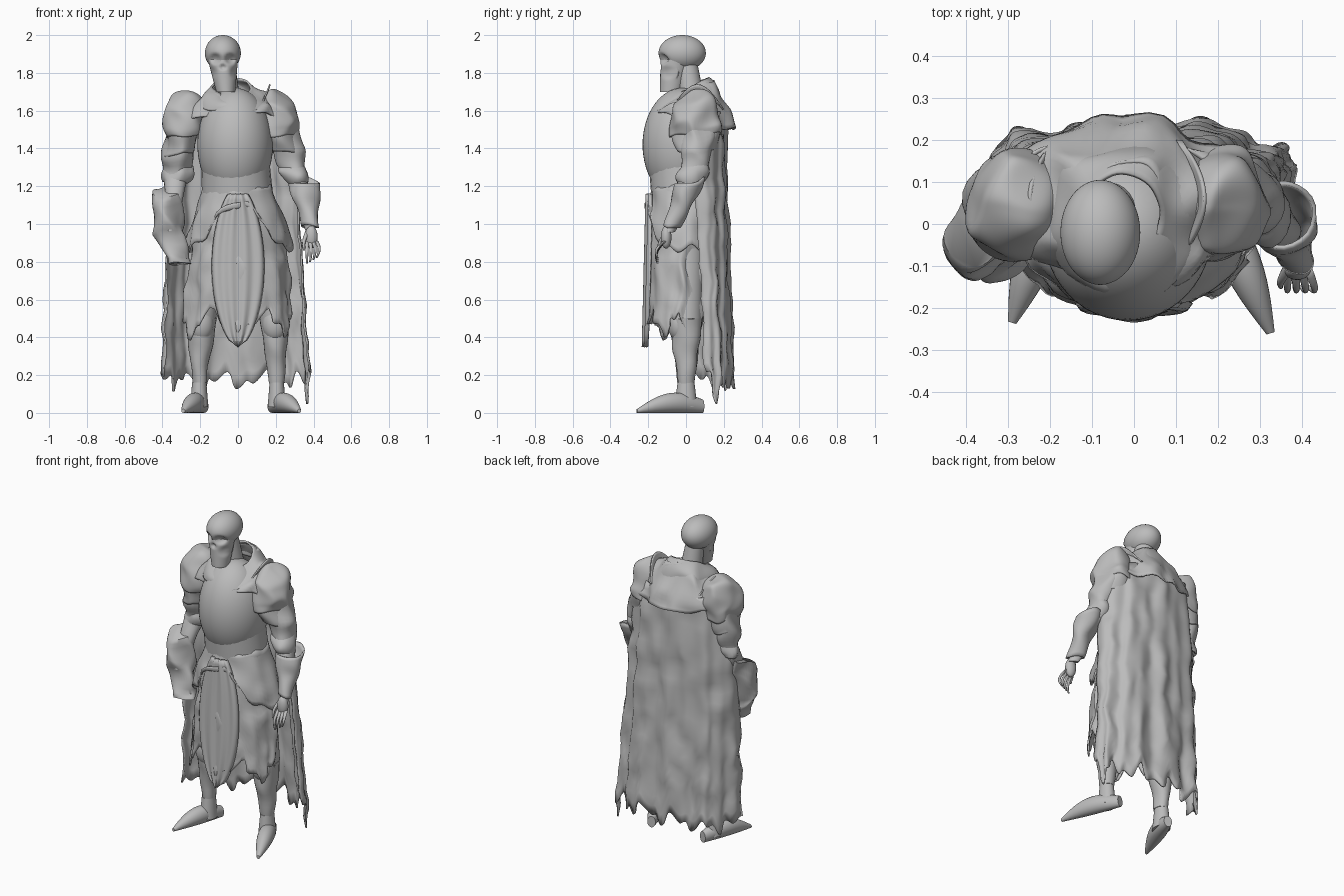
import bpy, bmesh
from math import sin, cos, pi, tau, exp, hypot, radians
from mathutils import Vector, noise

cube = bpy.data.objects.get("Cube")
if cube:
    bpy.data.objects.remove(cube)

grey = bpy.data.materials.new("stone_grey")
grey.use_nodes = True
grey.diffuse_color = (0.5, 0.5, 0.5, 1)
grey.node_tree.nodes["Principled BSDF"].inputs["Base Color"].default_value = grey.diffuse_color

ACROSS, BACK, UP = Vector((1, 0, 0)), Vector((0, 1, 0)), Vector((0, 0, 1))


def mix(pair, amount):
    return pair[0] + (pair[1] - pair[0]) * amount


def surface(name, point, columns, rows, wrap=False, caps=False, thick=0, rough=0):
    """Skin a grid of points given by point(along, down), both from zero to one."""
    bm = bmesh.new()
    grid = []
    for row in range(rows + 1):
        line = []
        for column in range(columns if wrap else columns + 1):
            place = point(column / columns, row / rows)
            place += noise.noise_vector(place * 9) * rough
            line.append(bm.verts.new(place))
        grid.append(line)
    for upper, lower in zip(grid, grid[1:]):
        for i in range(columns):
            j = (i + 1) % len(upper)
            bm.faces.new((upper[i], upper[j], lower[j], lower[i]))
    if caps:
        bm.faces.new(grid[0])
        bm.faces.new(grid[-1])
    bmesh.ops.remove_doubles(bm, verts=bm.verts, dist=0.0001)
    bmesh.ops.recalc_face_normals(bm, faces=bm.faces)
    mesh = bpy.data.meshes.new(name)
    bm.to_mesh(mesh)
    bm.free()
    mesh.materials.append(grey)
    mesh.shade_smooth()
    mesh.set_sharp_from_angle(angle=radians(55))
    part = bpy.data.objects.new(name, mesh)
    bpy.context.collection.objects.link(part)
    if thick:
        part.modifiers.new("thickness", "SOLIDIFY").thickness = thick
    return part


def tube(name, start, end, wide, deep, bulge=0, bend=(0, 0, 0), tilt=(0, 0), side=ACROSS, depth=BACK,
         fold=0, waves=7, hem=None, columns=24, rows=12, open_ends=False, rough=0):
    """Elliptical tube that tapers from start to end, with optional folds and a ragged hem."""
    ends = Vector(start), Vector(end)

    def point(along, down):
        angle = tau * along
        swell = sin(pi * down)
        pleat = 1 + fold * (0.3 + down) * (sin(waves * angle + down) + sin(2 * waves * angle + 1) / 2)
        place = mix(ends, down) + Vector(bend) * swell
        place += side * (mix(wide, down) + bulge * swell) * cos(angle) * pleat
        place += depth * (mix(deep, down) + bulge * swell) * sin(angle) * pleat
        place += UP * mix(tilt, down) * sin(angle)
        if hem:
            place += UP * hem(angle) * down * down
        return place

    thick = 0.01 if open_ends else 0
    return surface(name, point, columns, rows, True, not open_ends, thick, rough)


def dome(name, centre, size, low=-1.0, thick=0, rough=0):
    """Ellipsoid, cut off below the low latitude."""
    def point(along, down):
        latitude = mix((1, low), down) * pi / 2
        across = cos(latitude)
        unit = across * cos(tau * along), across * sin(tau * along), sin(latitude)
        return Vector([c + u * s for c, u, s in zip(centre, unit, size)])

    return surface(name, point, 48, 32, wrap=True, thick=thick, rough=rough)


# Skull and wrapped jaw, with hollows pressed in for eyes, nose and cheeks
skull = dome("skull", (-0.08, -0.02, 1.905), (0.095, 0.125, 0.095))
jaw = tube("jaw_wrap", (-0.08, -0.05, 1.87), (-0.065, -0.08, 1.7), (0.08, 0.05), (0.085, 0.058),
           columns=48, rows=24)
for offset, height, radius, press in ((-0.04, 1.875, 0.025, 0.025), (0.04, 1.875, 0.025, 0.025),
                                      (0, 1.83, 0.014, 0.015), (-0.07, 1.8, 0.03, 0.015), (0.07, 1.8, 0.03, 0.015)):
    for part in (skull, jaw):
        for vertex in part.data.vertices:
            if vertex.co.y < -0.05:
                distance = hypot(vertex.co.x + 0.08 - offset, vertex.co.z - height) / radius
                vertex.co.y += press * exp(-distance ** 4)
tube("neck", (-0.07, 0, 1.88), (-0.05, 0.04, 1.6), (0.05, 0.07), (0.055, 0.07))

# Torso
dome("breastplate", (-0.015, -0.02, 1.42), (0.2, 0.21, 0.3))
tube("waist", (-0.015, -0.02, 1.35), (0, 0, 1.1), (0.18, 0.19), (0.18, 0.18))

# Cowl and mantle
tube("cowl", (-0.035, 0.02, 1.73), (-0.025, 0.01, 1.63), (0.1, 0.19), (0.1, 0.185), bulge=0.02, tilt=(0.05, 0.03),
     fold=0.015, waves=5, columns=48, open_ends=True, rough=0.02)
tube("mantle", (-0.03, 0.03, 1.72), (-0.02, 0.055, 1.54), (0.11, 0.3), (0.12, 0.2), bulge=0.02, tilt=(0.04, -0.04),
     fold=0.015, waves=5, columns=64, open_ends=True, rough=0.03)

# Paired parts: the right side sits wider than the left
for label, sign, shift, toe in (("right", -1, 0.08, (-0.29, -0.235, 0.01)), ("left", 1, 0, (0.325, -0.26, 0.01))):
    shoulder = sign * (0.2 + shift)
    dome(label + "_pauldron", (shoulder, 0.05, 1.53), (0.115, 0.135, 0.17), low=-0.25, thick=0.01, rough=0.03)
    tube(label + "_shoulder_plate", (shoulder, 0.05, 1.52), (shoulder + sign * 0.035, 0.05, 1.38),
         (0.1, 0.08), (0.125, 0.1), open_ends=True, rough=0.03)

    def flange(along, down):
        arch = sin(pi * along)
        reach = 0.1 + shift + 0.05 * arch + 0.015 * down
        return Vector((sign * reach, mix((-0.08, 0.2), along), 1.61 - shift / 2 + 0.08 * arch + 0.05 * down * arch))

    surface(label + "_flange", flange, 16, 4, thick=0.008)

    # Arm
    elbow = (sign * (0.31 + shift / 5), 0.045, 1.25)
    wrist = (sign * (0.385 - shift / 4), -0.09, 0.96)
    tube(label + "_upper_arm", (shoulder + sign * 0.03, 0.06, 1.52), elbow, (0.08, 0.06), (0.09, 0.07),
         bulge=shift / 8, rough=0.03)
    tube(label + "_forearm", elbow, wrist, (0.06, 0.025), (0.07, 0.032), rough=0.02)
    tube(label + "_elbow_cuff", (elbow[0] - sign * 0.02, 0.05, 1.31), (elbow[0], 0.04, 1.21), (0.06, 0.055),
         (0.07, 0.06), bulge=0.02, open_ends=True, rough=0.035)

    # Leg
    knee = (sign * 0.195, 0, 0.5)
    ankle = (sign * 0.205, 0, 0.16)
    tube(label + "_thigh", (sign * 0.15, 0, 0.9), knee, (0.09, 0.08), (0.1, 0.085))
    tube(label + "_shin", knee, ankle, (0.08, 0.038), (0.085, 0.045), rough=0.01)
    tube(label + "_ankle", ankle, (sign * 0.205, 0, 0.03), (0.038, 0.048), (0.045, 0.06))
    dome(label + "_knee_guard", (knee[0], -0.04, 0.47), (0.065, 0.055, 0.09))
    turned = Vector((1, sign * 0.3, 0)).normalized()
    tube(label + "_boot", (sign * 0.18, 0.09, 0.035), toe, (0.025, 0.01), (0.035, 0.01), bulge=0.03,
         bend=(0, 0, 0.03), side=turned, depth=UP)

# Left vambrace and open hand
tube("left_vambrace", (0.35, 0.03, 1.23), (0.38, -0.075, 0.99), (0.068, 0.035), (0.07, 0.042), tilt=(0.02, 0),
     open_ends=True, rough=0.02)
dome("left_palm", (0.388, -0.105, 0.93), (0.034, 0.028, 0.06))
for order, finger in enumerate(("index", "middle", "ring", "little")):
    across = 0.365 + order / 60
    tube("left_" + finger + "_finger", (across, -0.11, 0.91), (across, -0.15, 0.79 + order / 100),
         (0.011, 0.005), (0.011, 0.005), bend=(order / 200, -0.025, 0), columns=8)
tube("left_thumb", (0.37, -0.1, 0.96), (0.35, -0.15, 0.86), (0.014, 0.005), (0.014, 0.005),
     bend=(-0.01, -0.01, 0), columns=8)

# Right gauntlet, heavy and wrapped
tube("right_gauntlet", (-0.375, -0.02, 1.17), (-0.31, -0.08, 0.77), (0.06, 0.05), (0.07, 0.04), bulge=0.02,
     bend=(-0.02, 0, 0), tilt=(0.02, 0), columns=32, rough=0.04)


# Skirt layers: ragged skirt, hip faulds open at the front, pointed front panel
def skirt_hem(angle):
    return 0.06 * sin(6 * angle + 1.6) + 0.025 * sin(17 * angle)


def fauld_hem(angle):
    return 0.26 * max(0, -sin(angle)) ** 5 + 0.02 * sin(9 * angle)


def panel(along, down):
    half = 0.14 * max(0, sin(pi * (0.05 + 0.95 * down))) ** 0.5
    arch = sin(pi * along)
    front = -0.18 - 0.03 * abs(arch) ** 0.5 - 0.02 * down - 0.006 * sin(22 * along)
    return Vector((half * (2 * along - 1), front, 1.16 - 0.81 * down))


tube("long_skirt", (0, 0, 1.2), (0, -0.04, 0.47), (0.18, 0.285), (0.165, 0.165), bulge=0.02, fold=0.022, waves=8,
     hem=skirt_hem, columns=88, rows=20, open_ends=True, rough=0.025)
tube("hip_faulds", (0, 0, 1.2), (0, -0.01, 0.87), (0.175, 0.285), (0.175, 0.195), bulge=0.01, fold=0.012,
     hem=fauld_hem, columns=64, open_ends=True, rough=0.015)
surface("front_panel", panel, 24, 24, thick=0.01)


# Long ragged cape, wrapped further forward on the right
def cape(along, down):
    round_back = max(0, sin(pi * along)) ** 0.6
    width = mix((0.28, 0.385), down ** 0.5)
    x = -width * cos(pi * along) - 0.03 * (1 - down)
    left_edge = mix((0.03, 0.1), down)
    y = mix((mix((0, left_edge), along), mix((0.205, 0.245), down)), round_back)
    pleat = sin(29 * along + down) + 0.6 * sin(53 * along + 1 - down)
    outward = Vector((x, y, 0)).normalized() * 0.01 * (0.3 + down) * pleat
    ragged = 0.03 * sin(33 * along) + 0.025 * sin(71 * along + 1) - 0.09 * exp(-((along - 0.93) * 25) ** 2)
    return Vector((x, y, 1.6 - 1.43 * down + ragged * down ** 3)) + outward


surface("cape", cape, 120, 24, thick=0.01, rough=0.02)
